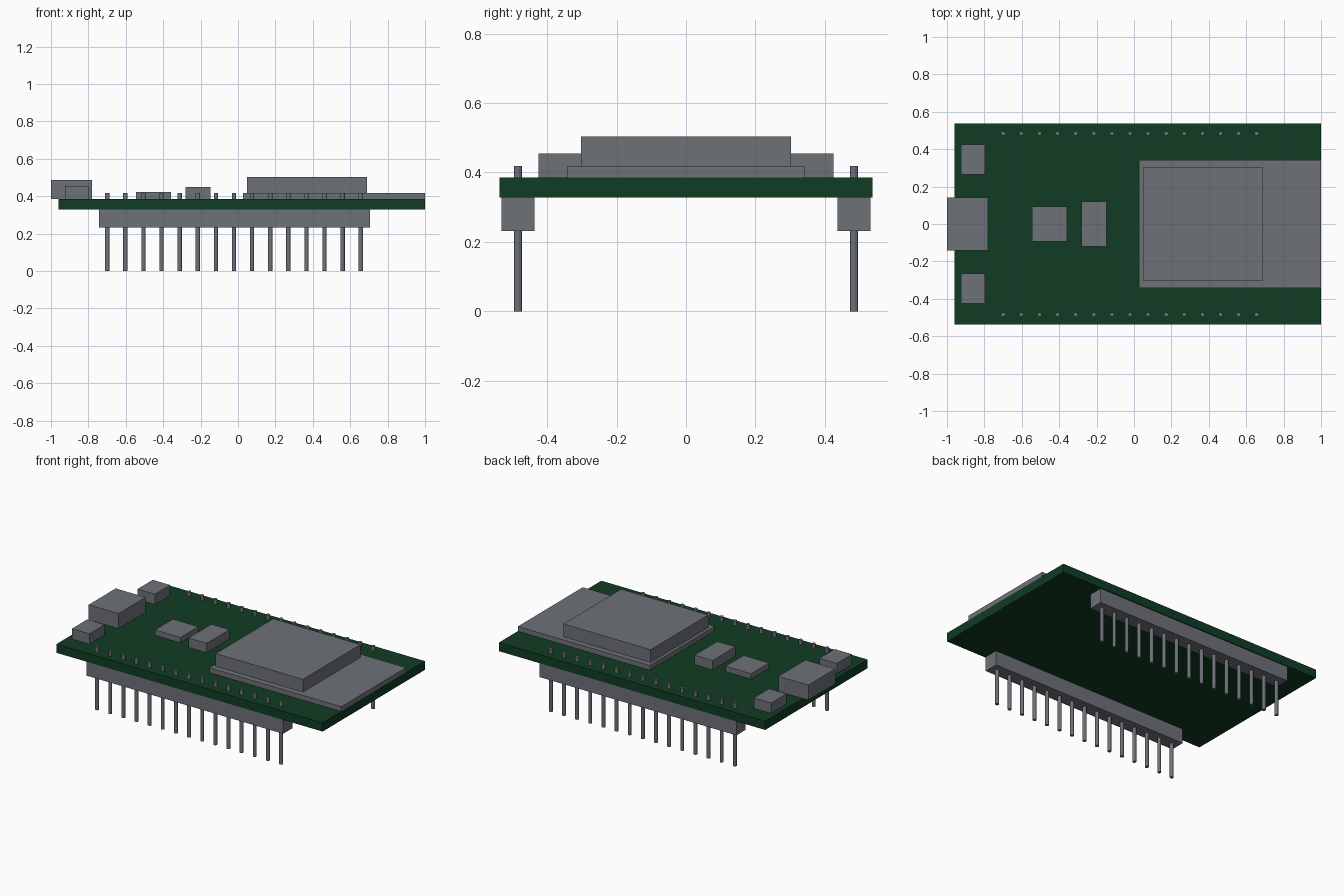
import bpy
import bmesh
import math
from mathutils import Matrix, Vector

if "Cube" in bpy.data.objects:
    bpy.data.objects.remove(bpy.data.objects["Cube"])


def material(name, color):
    m = bpy.data.materials.new(name)
    m.diffuse_color = (*color, 1)
    m.use_nodes = True
    m.node_tree.nodes["Principled BSDF"].inputs["Base Color"].default_value = m.diffuse_color
    return m


GREEN = material("board green", (0.005, 0.045, 0.017))
GREY = material("component grey", (0.155, 0.168, 0.19))


def finish(name, bm, mat):
    me = bpy.data.meshes.new(name)
    bm.to_mesh(me)
    bm.free()
    me.materials.append(mat)
    ob = bpy.data.objects.new(name, me)
    bpy.context.collection.objects.link(ob)
    return ob


def box(name, x, y, z, mat=GREY):
    """Box from (min, max) ranges on each axis."""
    size = Vector((x[1] - x[0], y[1] - y[0], z[1] - z[0]))
    centre = Vector((sum(x), sum(y), sum(z))) / 2
    bm = bmesh.new()
    bmesh.ops.create_cube(bm, size=1,
                          matrix=Matrix.Translation(centre) @ Matrix.Diagonal((*size, 1)))
    return finish(name, bm, mat)


BOTTOM, TOP = 0.328, 0.386   # circuit board faces
PIN_TOP = 0.418

# Main circuit board
box("circuit_board", (-0.96, 1.0), (-0.538, 0.538), (BOTTOM, TOP), GREEN)

# Wireless module: thin carrier with a raised metal shield
box("module_carrier", (0.028, 0.999), (-0.341, 0.341), (TOP, 0.418))
box("module_shield", (0.048, 0.69), (-0.303, 0.303), (0.418, 0.503))

# Socket overhanging the left edge, and the chips
box("usb_socket", (-1.0, -0.78), (-0.142, 0.142), (TOP, 0.486))
box("flat_chip", (-0.545, -0.358), (-0.094, 0.094), (TOP, 0.422))
box("tall_chip", (-0.28, -0.147), (-0.12, 0.12), (TOP, 0.449))

# Mirrored buttons, header strips and pin rows
for side, label in ((-1, "front"), (1, "back")):
    def span(a, b):
        return tuple(sorted((side * a, side * b)))

    box(f"{label}_button", (-0.925, -0.797), span(0.265, 0.425), (TOP, 0.455))
    box(f"{label}_header", (-0.744, 0.705), span(0.436, 0.532), (0.232, BOTTOM))

    bm = bmesh.new()
    for i in range(15):
        pos = (-0.699 + i * 0.0968, side * 0.484, PIN_TOP / 2)
        bmesh.ops.create_cone(bm, cap_ends=True, segments=12,
                              radius1=0.0118, radius2=0.0118, depth=PIN_TOP,
                              matrix=Matrix.Translation(pos) @ Matrix.Rotation(math.pi / 12, 4, 'Z'))
    finish(f"{label}_pins", bm, GREY)
